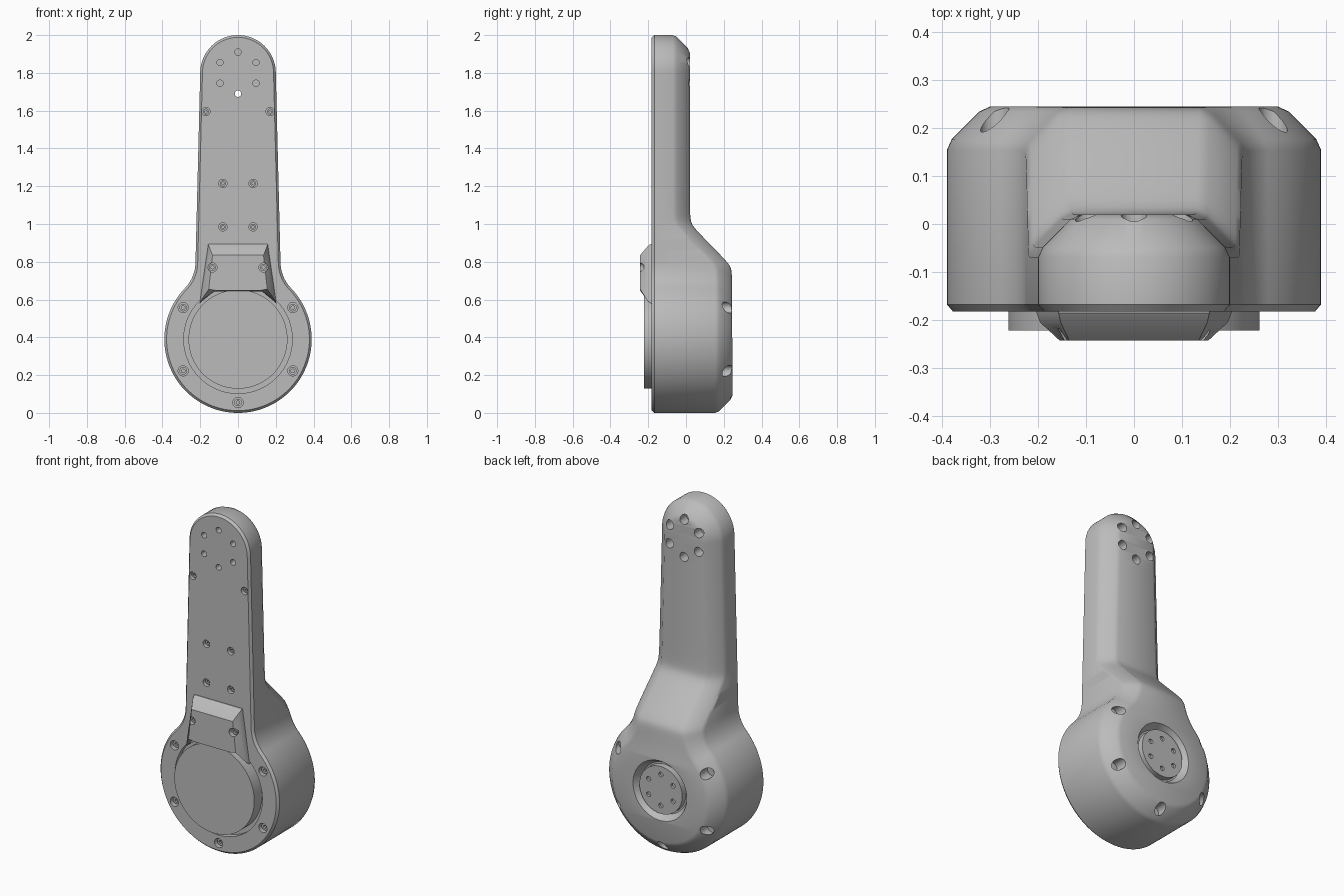
import bpy, bmesh
from math import sin, cos, pi, sqrt, atan2, radians
from mathutils import Matrix, Vector

if "Cube" in bpy.data.objects:
    bpy.data.objects.remove(bpy.data.objects["Cube"], do_unlink=True)

grey = bpy.data.materials.new("matte_grey")
grey.use_nodes = True
COLOUR = (0.5, 0.5, 0.5, 1)
grey.diffuse_color = COLOUR
grey.node_tree.nodes["Principled BSDF"].inputs["Base Color"].default_value = COLOUR

DRUM = Vector((0, 0.39))    # centres in (x, z)
TIP = Vector((0, 1.8))
DRUM_R, TIP_R, FILLET_R, TAPER = 0.39, 0.2, 0.2, 0.025


def finish(bm, name):
    bmesh.ops.recalc_face_normals(bm, faces=bm.faces)
    mesh = bpy.data.meshes.new(name)
    bm.to_mesh(mesh)
    bm.free()
    obj = bpy.data.objects.new(name, mesh)
    bpy.context.collection.objects.link(obj)
    mesh.materials.append(grey)
    return obj


def activate(obj):
    bpy.ops.object.select_all(action='DESELECT')
    obj.select_set(True)
    bpy.context.view_layer.objects.active = obj


def smooth(obj):
    activate(obj)
    bpy.ops.object.shade_smooth_by_angle(angle=radians(32))


def rod(bm, x, z, y0, y1, r0, r1=None, sides=20):
    """Cylinder or cone along y."""
    place = Matrix.Translation((x, (y0 + y1) / 2, z)) @ Matrix.Rotation(-pi / 2, 4, 'X')
    bmesh.ops.create_cone(bm, cap_ends=True, segments=sides, radius1=r0,
                          radius2=r0 if r1 is None else r1, depth=y1 - y0, matrix=place)


def cut(obj, rods):
    """Subtract a list of rods from the object."""
    bm = bmesh.new()
    for args in rods:
        rod(bm, *args)
    cutter = finish(bm, "cutter")
    cutter.hide_render = True
    mod = obj.modifiers.new("holes", 'BOOLEAN')
    mod.operation, mod.solver, mod.object = 'DIFFERENCE', 'EXACT', cutter
    mod.use_self = True
    activate(obj)
    bpy.ops.object.modifier_apply(modifier=mod.name)
    bpy.data.objects.remove(cutter, do_unlink=True)


def skin(bm, rings):
    """Side walls between successive closed rings of vertices."""
    for a, b in zip(rings, rings[1:]):
        for i in range(len(a)):
            j = (i + 1) % len(a)
            bm.faces.new((a[i], a[j], b[j], b[i]))


def arc(centre, r, a0, a1, steps):
    angles = [a0 + (a1 - a0) * i / steps for i in range(steps + 1)]
    return [centre + r * Vector((cos(a), sin(a))) for a in angles]


def half_outline(d):
    """Right half of the body outline, inset by d, from bottom to top."""
    normal = Vector((cos(TAPER), sin(TAPER)))
    down = Vector((sin(TAPER), -cos(TAPER)))
    base = TIP + (TIP_R + FILLET_R) * normal - DRUM
    p = base.dot(down)
    t = -p - sqrt(p * p - base.dot(base) + (DRUM_R + FILLET_R) ** 2)
    centre = DRUM + base + t * down
    if centre.y < DRUM.y:
        centre = DRUM + base + (-p + sqrt(p * p - base.dot(base) + (DRUM_R + FILLET_R) ** 2)) * down
    th = atan2(centre.y - DRUM.y, centre.x)
    pts = arc(DRUM, DRUM_R - d, -pi / 2, th, 48)
    pts += arc(centre, FILLET_R + d, th + pi, pi + TAPER, 18)[1:]
    start, end = pts[-1], TIP + (TIP_R - d) * normal
    pts += [start.lerp(end, i / 50) for i in range(1, 50)]
    return pts + arc(TIP, TIP_R - d, TAPER, pi / 2, 24)


def soft(t):
    return (t + sqrt(t * t + 0.0006)) / 2


def back(z):
    """Depth of the rear surface: thin arm, slope, deep drum."""
    return 0.02 + soft(1.0 - z) - soft(0.775 - z)


# Body: one outline, swept through rounded rear and front edges
bm = bmesh.new()
rings = []
for inset, drop, front in [(0.012, 0, -0.182), (0, 0, -0.168), (0, 0.09, None),
                           (0.01, 0.068, None), (0.068, 0.01, None), (0.09, 0, None)]:
    half = half_outline(inset)
    full = half + [Vector((-p.x, p.y)) for p in half[-2:0:-1]]
    rings.append([bm.verts.new((p.x, back(p.y) - drop if front is None else front, p.y))
                  for p in full])
skin(bm, rings)
bm.faces.new(rings[0])
rear, n = rings[-1], len(half)
for i in range(n - 1):
    corners = [rear[i], rear[i + 1], rear[-i - 1], rear[-i]]
    bm.faces.new(list(dict.fromkeys(corners)))
body = finish(bm, "arm_body")

# Hole positions
rim = [(0.335 * cos(radians(a)), 0.39 + 0.335 * sin(radians(a))) for a in (30, -30, -90, 210, 150)]
arm_screws = [(s * x, z) for s in (-1, 1) for x, z in ((0.17, 1.595), (0.08, 1.215), (0.08, 0.985))]
tip_holes = [(0.11 * sin(k * pi / 3), 1.8 + 0.11 * cos(k * pi / 3)) for k in range(6)]
hood_screws = [(-0.135, 0.77), (0.135, 0.77)]

holes = [(x, z, -0.2, -0.145, 0.027) for x, z in rim]
holes += [(x, z, -0.2, -0.145, 0.022) for x, z in arm_screws]
holes += [(x, z, 0.17, 0.3, 0.03) for x, z in rim]
for k, (x, z) in enumerate(tip_holes):
    holes.append((x, z, -0.2, -0.03 if k == 3 else -0.12, 0.017))
    holes.append((x, z, -0.04, 0.05, 0.027))
holes.append((0, 0.39, -0.2, -0.15, 0.287, 0.287, 96))
holes.append((0, 0.39, 0.2, 0.26, 0.15, 0.185, 64))
cut(body, holes)
smooth(body)

# Front disc
bm = bmesh.new()
rod(bm, 0, 0.39, -0.222, -0.14, 0.262, sides=96)
smooth(finish(bm, "front_disc"))

# Rear hub with bolt circle
bm = bmesh.new()
rod(bm, 0, 0.39, 0.19, 0.236, 0.14, sides=64)
hub = finish(bm, "rear_hub")
cut(hub, [(0.092 * sin(k * pi / 3), 0.39 + 0.092 * cos(k * pi / 3), 0.222, 0.25, 0.014)
          for k in range(6)])
smooth(hub)

# Cable hood above the front disc
bm = bmesh.new()
base = [(0.128, 0.643), (0.203, 0.58), (0.157, 0.895)]
mid = [(0.128, 0.643), (0.196, 0.595), (0.153, 0.88)]
front = [(0.115, 0.648), (0.155, 0.655), (0.135, 0.835)]
rings = []
for outline, y in ((base, -0.155), (base, -0.186), (mid, -0.205), (front, -0.243)):
    full = outline + [(-x, z) for x, z in reversed(outline)]
    rings.append([bm.verts.new((x, y, z)) for x, z in full])
skin(bm, rings)
bm.faces.new(rings[0])
bm.faces.new(rings[-1])
hood = finish(bm, "cable_hood")
cut(hood, [(x, z, -0.27, -0.212, 0.024) for x, z in hood_screws])
smooth(hood)

# Socket screws seated in their holes
bm = bmesh.new()
sockets = []
for spots, face, r in ((rim, -0.165, 0.02), (arm_screws, -0.168, 0.016), (hood_screws, -0.225, 0.018)):
    for x, z in spots:
        rod(bm, x, z, face, face + 0.03, r)
        sockets.append((x, z, face - 0.01, face + 0.012, r * 0.5, r * 0.5, 6))
screws = finish(bm, "socket_screws")
cut(screws, sockets)
smooth(screws)
